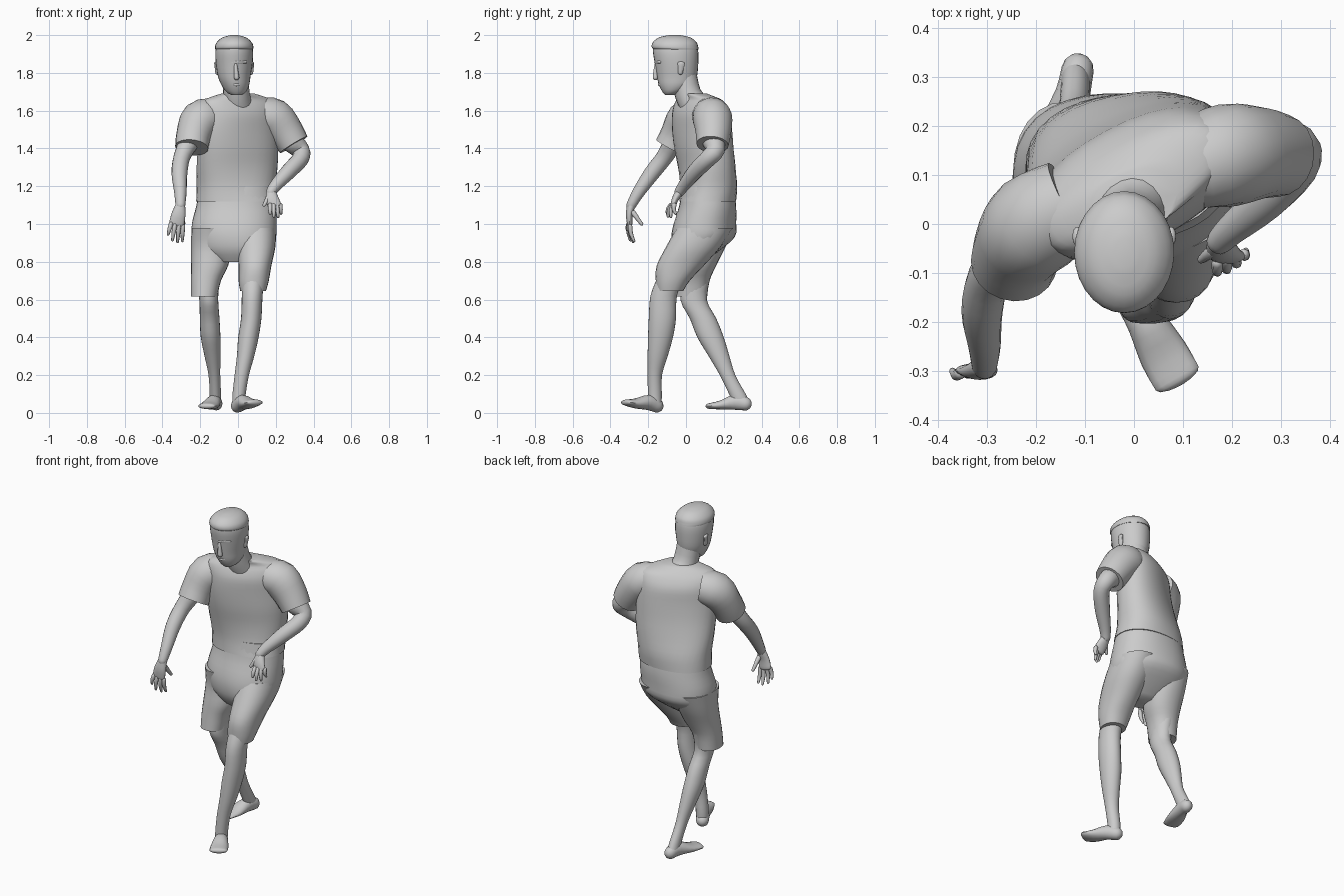
import bpy, bmesh, math
from mathutils import Vector

def smooth_path(rows, steps):
    """Catmull-Rom interpolation of rows of numbers."""
    out = []
    for i in range(len(rows) - 1):
        a, b, c, d = (rows[max(i - 1, 0)], rows[i], rows[i + 1], rows[min(i + 2, len(rows) - 1)])
        for s in range(steps):
            t = s / steps
            out.append([0.5 * (2 * q + (r - p) * t + (2 * p - 5 * q + 4 * r - w) * t * t
                               + (3 * q - p - 3 * r + w) * t ** 3)
                        for p, q, r, w in zip(a, b, c, d)])
    return out + [list(rows[-1])]

def skin(name, rings):
    """Join rings of points into one closed, smooth shaded object."""
    bm = bmesh.new()
    loops = [[bm.verts.new(p) for p in ring] for ring in rings]
    n = len(loops[0])
    for a, b in zip(loops, loops[1:]):
        for i in range(n):
            j = (i + 1) % n
            bm.faces.new((a[i], a[j], b[j], b[i]))
    bm.faces.new(loops[0])
    bm.faces.new(loops[-1])
    bmesh.ops.recalc_face_normals(bm, faces=bm.faces)
    me = bpy.data.meshes.new(name)
    bm.to_mesh(me)
    bm.free()
    ob = bpy.data.objects.new(name, me)
    bpy.context.collection.objects.link(ob)
    bpy.ops.object.select_all(action='DESELECT')
    ob.select_set(True)
    bpy.context.view_layer.objects.active = ob
    bpy.ops.object.shade_smooth_by_angle(angle=math.radians(50))
    return ob

def slices(name, rows, n=24, steps=3, power=2.0):
    """Horizontal slices: x, y, z, half width, half depth, yaw in degrees."""
    rows = [tuple(r) + (0,) * (6 - len(r)) for r in rows]
    rings = []
    for x, y, z, w, d, yaw in smooth_path(rows, steps):
        c, s = math.cos(math.radians(yaw)), math.sin(math.radians(yaw))
        ring = []
        for i in range(n):
            u, v = math.cos(i * math.tau / n), math.sin(i * math.tau / n)
            u = math.copysign(abs(u) ** (2 / power), u) * w
            v = math.copysign(abs(v) ** (2 / power), v) * d
            ring.append((x + u * c - v * s, y + u * s + v * c, z))
        rings.append(ring)
    return skin(name, rings)

def limb(name, rows, side=(1, 0, 0), n=16, steps=3, rounded=True):
    """Tube along a path: x, y, z, radius along side, other radius."""
    rows = smooth_path([r if len(r) == 5 else tuple(r) + (r[3],) for r in rows], steps)
    pts = [Vector(r[:3]) for r in rows]
    data = []
    for i, r in enumerate(rows):
        t = (pts[min(i + 1, len(pts) - 1)] - pts[max(i - 1, 0)]).normalized()
        data.append((pts[i], t, r[3], r[4]))
    if rounded:
        def cap(e, sign):
            p, t, a, b = e
            return [(p + t * sign * min(a, b) * math.sin(k), t, a * math.cos(k), b * math.cos(k))
                    for k in (0.5, 1.0, 1.4)]
        data = cap(data[0], -1)[::-1] + data + cap(data[-1], 1)
    rings = []
    for p, t, a, b in data:
        u = Vector(side)
        u = (u - t * u.dot(t)).normalized()
        v = t.cross(u)
        rings.append([p + u * a * math.cos(k * math.tau / n) + v * b * math.sin(k * math.tau / n)
                      for k in range(n)])
    return skin(name, rings)

# Shirt, twisted at the shoulders
slices("shirt", [
    (-.01, .115, 1.12, .212, .150, 3), (-.01, .12, 1.2, .21, .145, 12),
    (-.005, .11, 1.3, .22, .135, 20), (0, .095, 1.4, .225, .13, 25),
    (0, .085, 1.5, .225, .125, 28), (0, .08, 1.58, .22, .12, 28),
    (0, .075, 1.63, .215, .10, 28), (0, .068, 1.662, .185, .078, 28),
    (0, .045, 1.69, .09, .062, 20)], n=32, power=2.25)

# Sleeves
limb("sleeve_a", [(-.13, .04, 1.57, .095), (-.2, 0, 1.55, .105),
                  (-.235, -.045, 1.47, .092), (-.245, -.08, 1.405, .088)], n=20, rounded=False)
limb("sleeve_b", [(.12, .125, 1.575, .095), (.19, .14, 1.56, .105),
                  (.25, .145, 1.49, .095), (.295, .14, 1.42, .085)], n=20, rounded=False)

# Arms
limb("arm_a", [(-.25, -.06, 1.45, .055), (-.295, -.11, 1.36, .045), (-.31, -.18, 1.27, .042),
               (-.305, -.25, 1.17, .033), (-.305, -.29, 1.1, .026)])
limb("arm_b", [(.28, .145, 1.44, .06), (.33, .155, 1.39, .05), (.33, .115, 1.345, .045),
               (.27, .05, 1.28, .042), (.2, -.01, 1.205, .032), (.175, -.035, 1.17, .027)])

# Hands
limb("palm_a", [(-.305, -.29, 1.10, .026, .022), (-.315, -.3, 1.05, .037, .018),
                (-.325, -.298, 1.0, .04, .014)])
limb("palm_b", [(.175, -.035, 1.17, .026, .022), (.182, -.058, 1.13, .035, .018),
                (.195, -.068, 1.095, .035, .014)])

def fingers(name, base, step, tips, thumb):
    for i, tip in enumerate(tips):
        b = Vector(base) + Vector(step) * i
        m = b.lerp(Vector(tip), .5) + Vector((0, -.006, 0))
        limb(f"{name}_{i + 1}", [(*b, .012), (*m, .011), (*tip, .007)], n=8, steps=2)
    limb(name + "_thumb", [(*thumb[0], .014), (*thumb[1], .009)], n=8, steps=2)

fingers("finger_a", (-.355, -.305, 1.0), (.021, .003, -.004),
        [(-.37, -.30, .945), (-.347, -.295, .915), (-.32, -.28, .905), (-.295, -.275, .91)],
        [(-.295, -.28, 1.06), (-.288, -.235, 1.0)])
fingers("finger_b", (.17, -.08, 1.10), (.018, .006, 0),
        [(.17, -.10, 1.055), (.19, -.095, 1.04), (.212, -.08, 1.038), (.228, -.055, 1.055)],
        [(.16, -.055, 1.14), (.138, -.072, 1.1)])

# Shorts
slices("shorts_seat", [
    (-.01, .115, 1.2, .195, .135, 0), (-.01, .115, 1.1, .21, .15, 0),
    (-.02, .10, 1.0, .225, .165, -5), (-.02, .09, .93, .222, .165, -8),
    (-.02, .055, .86, .19, .12, -10), (-.02, .03, .80, .09, .06, -10)], n=32, power=2.2)
slices("shorts_leg_front", [(.09, .1, .98, .112, .15), (.095, .04, .88, .103, .145),
                            (.09, -.03, .78, .087, .125), (.083, -.07, .70, .08, .09),
                            (.08, -.085, .645, .068, .07)], power=2.2)
slices("shorts_leg_back", [(-.135, .1, .98, .112, .15), (-.14, .09, .88, .108, .12),
                           (-.15, .06, .78, .098, .10), (-.17, .04, .70, .08, .085),
                           (-.18, .03, .615, .07, .082)], power=2.2)

# Legs
slices("leg_front", [(.08, -.08, .72, .06, .07), (.075, -.118, .62, .055, .07),
                     (.07, -.125, .5, .054, .072), (.055, -.135, .4, .054, .066),
                     (.04, -.15, .3, .046, .053), (.02, -.165, .2, .038, .038),
                     (.006, -.165, .1, .035, .037), (.004, -.165, .05, .034, .036)])
slices("leg_back", [(-.16, .06, .72, .06, .07), (-.155, .04, .6, .05, .07),
                    (-.15, .09, .5, .052, .07), (-.145, .13, .4, .052, .07),
                    (-.135, .175, .3, .042, .055), (-.125, .22, .2, .031, .041),
                    (-.12, .272, .1, .03, .044), (-.12, .295, .05, .03, .045)])

# Feet
limb("foot_front", [(-.002, -.155, .038, .036, .037), (.025, -.2, .055, .04, .04),
                    (.06, -.265, .05, .05, .027), (.088, -.315, .055, .05, .016)],
     side=(.83, .56, 0))
limb("foot_back", [(-.115, .315, .048, .033, .036), (-.125, .265, .058, .036, .042),
                   (-.148, .185, .042, .05, .024), (-.165, .122, .036, .047, .015)],
     side=(1, -.2, 0))

# Neck and head
limb("neck", [(0, .05, 1.62, .08), (-.008, .01, 1.69, .07), (-.018, -.015, 1.8, .07)], n=20)
slices("head", [(-.008, -.085, 1.682, .025, .025), (-.01, -.07, 1.70, .052, .055),
                (-.014, -.053, 1.735, .073, .09), (-.02, -.048, 1.78, .086, .106),
                (-.02, -.05, 1.85, .097, .115), (-.02, -.055, 1.91, .1, .12),
                (-.02, -.058, 1.95, .09, .112), (-.02, -.058, 1.98, .062, .08),
                (-.02, -.058, 1.993, .02, .03)], n=28)
slices("hair", [(-.02, -.052, 1.925, .099, .119), (-.02, -.058, 1.935, .102, .123),
                (-.02, -.06, 1.96, .094, .117), (-.02, -.06, 1.987, .064, .085),
                (-.02, -.06, 2.0, .02, .03)], n=28)
limb("nose", [(-.013, -.157, 1.845, .009), (-.01, -.162, 1.81, .011), (-.007, -.162, 1.775, .014)], n=10)
limb("brow", [(-.07, -.138, 1.858, .009), (-.013, -.16, 1.856, .009), (.04, -.138, 1.858, .009)],
     side=(0, 0, 1), n=8)
limb("mouth", [(-.032, -.128, 1.738, .008), (-.01, -.14, 1.738, .009), (.012, -.128, 1.738, .008)],
     side=(0, 0, 1), n=8)
for s in (-1, 1):
    limb("ear", [(-.02 + s * .09, -.03, 1.80, .01, .013), (-.02 + s * .096, -.025, 1.85, .01, .02)], n=10)
